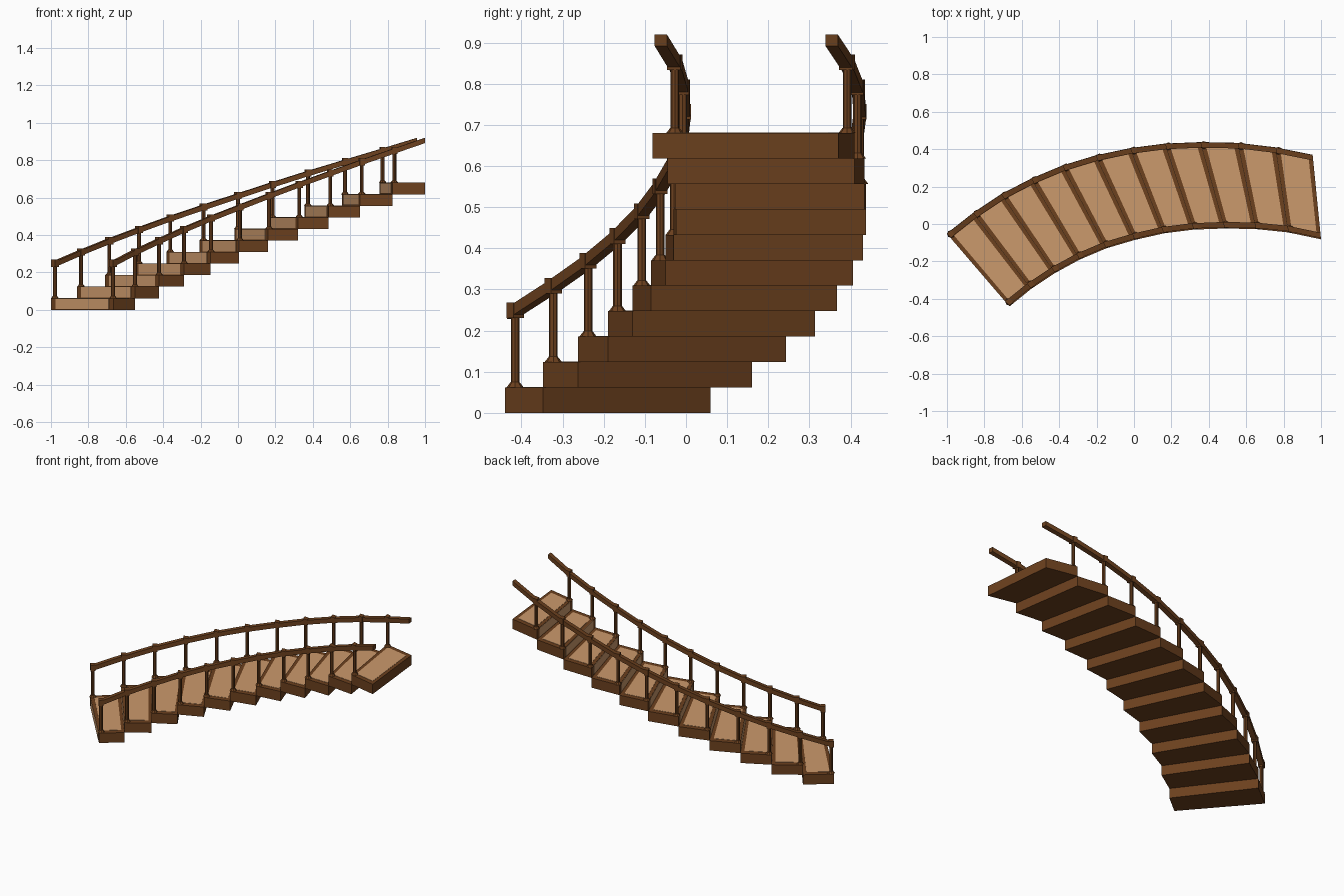
import bpy, bmesh
from mathutils import Vector, Matrix

if "Cube" in bpy.data.objects:
    bpy.data.objects.remove(bpy.data.objects["Cube"])

N = 11
RISE = 0.0618
# plan positions of the riser lines along the inner and outer curves
INNER = [Vector((x, y, 0)) for x, y in [
    (-.665, -.44), (-.55, -.347), (-.422, -.262), (-.29, -.19), (-.148, -.13), (.005, -.085),
    (.16, -.05), (.32, -.03), (.485, -.024), (.652, -.027), (.825, -.045), (1.0, -.082)]]
OUTER = [Vector((x, y, 0)) for x, y in [
    (-1.0, -.05), (-.86, .06), (-.71, .16), (-.55, .243), (-.383, .313), (-.205, .367),
    (-.02, .406), (.165, .43), (.355, .438), (.555, .434), (.757, .41), (.955, .37)]]


def material(name, rgb):
    m = bpy.data.materials.new(name)
    m.diffuse_color = (*rgb, 1)
    m.use_nodes = True
    m.node_tree.nodes["Principled BSDF"].inputs["Base Color"].default_value = m.diffuse_color
    return m


WOOD = material("dark_wood", (.15, .052, .013))
PANEL = material("light_wood", (.60, .32, .15))


def finish(bm, name, mat):
    bmesh.ops.recalc_face_normals(bm, faces=bm.faces)
    me = bpy.data.meshes.new(name)
    bm.to_mesh(me)
    bm.free()
    me.materials.append(mat)
    ob = bpy.data.objects.new(name, me)
    bpy.context.collection.objects.link(ob)
    return ob


def loft(bm, rings):
    """Skin a list of closed rings and cap both ends."""
    vs = [[bm.verts.new(p) for p in r] for r in rings]
    n = len(vs[0])
    for a, b in zip(vs, vs[1:]):
        for i in range(n):
            bm.faces.new((a[i], a[(i + 1) % n], b[(i + 1) % n], b[i]))
    bm.faces.new(vs[0])
    bm.faces.new(vs[-1])


def up(p, z):
    return Vector((p.x, p.y, z))


def slab(name, quad, z0, z1, mat):
    bm = bmesh.new()
    loft(bm, [[up(p, z0) for p in quad], [up(p, z1) for p in quad]])
    finish(bm, name, mat)


# steps with light tread and riser panels
for k in range(N):
    z0, z1 = k * RISE, (k + 1) * RISE
    a, b, c, d = INNER[k], INNER[k + 1], OUTER[k + 1], OUTER[k]
    slab(f"step_{k + 1}", (a, b, c, d), z0, z1, WOOD)

    def at(u, v):
        return a.lerp(b, u).lerp(d.lerp(c, u), v)

    slab(f"tread_panel_{k + 1}", (at(.12, .065), at(.88, .065), at(.88, .935), at(.12, .935)),
         z1 - .01, z1 + .0015, PANEL)
    slab(f"riser_panel_{k + 1}", (at(-.01, .075), at(.05, .075), at(.05, .925), at(-.01, .925)),
         z0 + .004, z1 - .002, PANEL)


def rail_z(k):
    return .256 + .0603 * k


# handrails and balusters on both sides
for side, path, other, edge in (("inner", INNER, OUTER, .006), ("outer", OUTER, INNER, .001)):
    bm = bmesh.new()
    rings = []
    for k in range(N + 1):
        w = (other[k] - path[k]).normalized()
        p, q = path[k] + w * edge, path[k] + w * (edge + .03)
        z = rail_z(k)
        rings.append([up(p, z - .028), up(q, z - .028), up(q, z), up(p, z)])
    loft(bm, rings)
    finish(bm, f"{side}_handrail", WOOD)

    for k in range(N):
        w = (other[k] - path[k]).normalized()
        t = (path[k + 1] - path[k]).normalized()
        c = path[k] + w * (edge + .015) + t * .014
        base, top = (k + 1) * RISE, rail_z(k)
        bm = bmesh.new()
        # shaft, flared foot and square cap around the rail
        for r1, r2, lo, hi in ((.0105, .0105, base, top - .01), (.021, .011, base, base + .013)):
            bmesh.ops.create_cone(bm, cap_ends=True, segments=8, radius1=r1, radius2=r2,
                                  depth=hi - lo, matrix=Matrix.Translation(up(c, (lo + hi) / 2)))
        quad = [c + w * i * .0165 + t * j * .014 for i, j in ((-1, -1), (1, -1), (1, 1), (-1, 1))]
        loft(bm, [[up(p, top - .026) for p in quad], [up(p, top + .012) for p in quad]])
        finish(bm, f"{side}_baluster_{k + 1}", WOOD)
